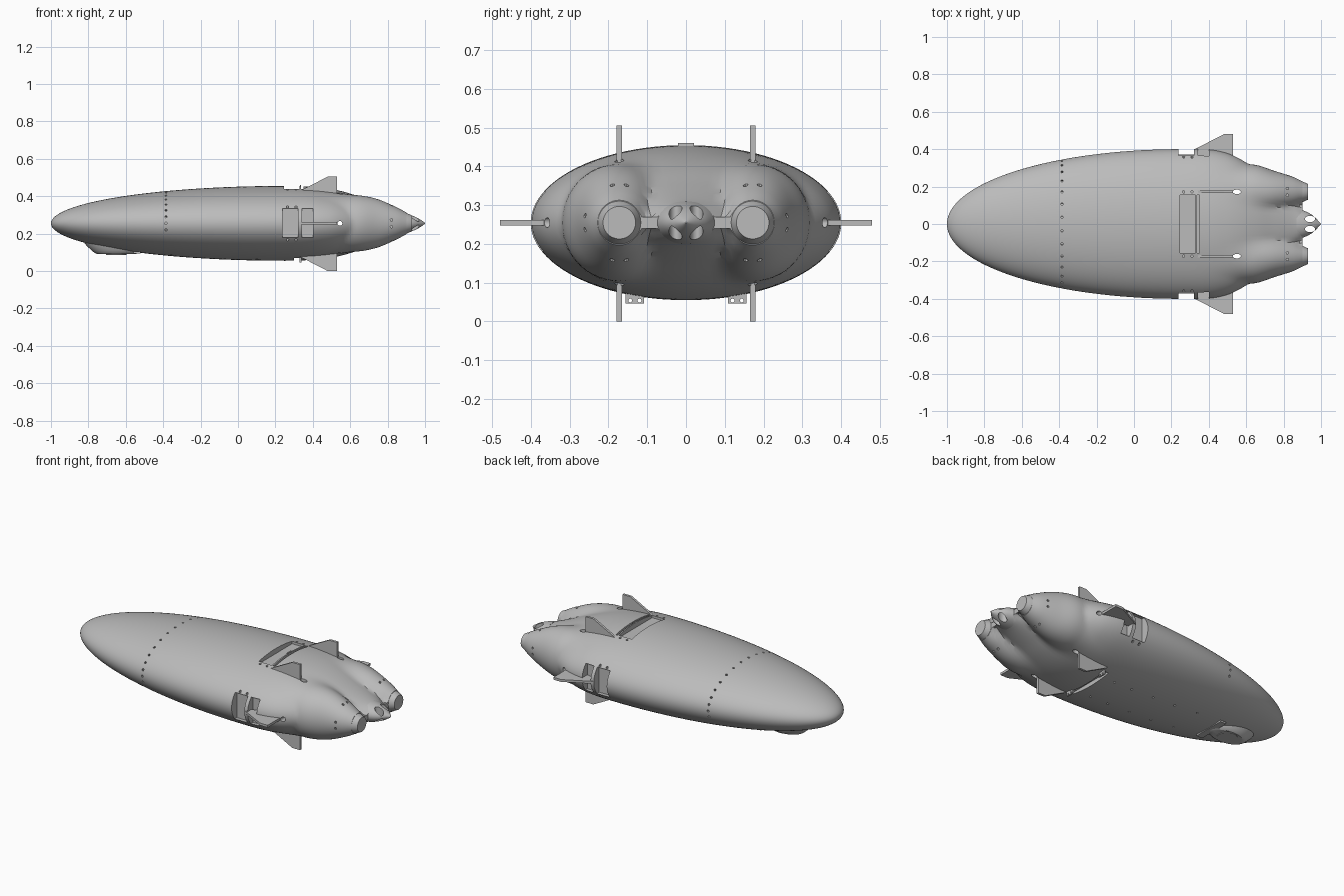
import bpy, bmesh, math
from mathutils import Vector, Matrix

if "Cube" in bpy.data.objects:
    bpy.data.objects.remove(bpy.data.objects["Cube"], do_unlink=True)

MID = 0.255      # height of the hull axis
LOBE = 0.172     # sideways offset of the two tail lobes
SEG = 96

grey = bpy.data.materials.new("hull_grey")
grey.use_nodes = True
grey.diffuse_color = (0.5, 0.5, 0.5, 1)
grey.node_tree.nodes["Principled BSDF"].inputs["Base Color"].default_value = (0.5, 0.5, 0.5, 1)


def finish(bm, name):
    bmesh.ops.recalc_face_normals(bm, faces=bm.faces)
    mesh = bpy.data.meshes.new(name)
    bm.to_mesh(mesh)
    bm.free()
    mesh.materials.append(grey)
    ob = bpy.data.objects.new(name, mesh)
    bpy.context.collection.objects.link(ob)
    return ob


def select(ob):
    bpy.ops.object.select_all(action='DESELECT')
    ob.select_set(True)
    bpy.context.view_layer.objects.active = ob


def smooth(ob, angle=32):
    select(ob)
    bpy.ops.object.shade_smooth_by_angle(angle=math.radians(angle))


def loft(name, rings):
    """Skin closed rings of points, capping both ends."""
    bm = bmesh.new()
    loops = [[bm.verts.new(p) for p in ring] for ring in rings]
    for a, b in zip(loops, loops[1:]):
        n = len(a)
        for i in range(n):
            bm.faces.new((a[i], a[(i + 1) % n], b[(i + 1) % n], b[i]))
    bm.faces.new(loops[0])
    bm.faces.new(loops[-1])
    return finish(bm, name)


def oval(x, y, ry, rz, n=48):
    return [(x, y + ry * math.cos(t), MID + rz * math.sin(t))
            for t in (math.tau * i / n for i in range(n))]


def add_box(bm, lo, hi):
    lo, hi = Vector(lo), Vector(hi)
    bmesh.ops.create_cube(bm, size=1, matrix=Matrix.Translation((lo + hi) / 2)
                          @ Matrix.Diagonal((*(hi - lo), 1)))


def add_rod(bm, at, direction, radius, depth, stretch=1, n=16):
    turn = Vector(direction).to_track_quat('Z', 'Y').to_matrix().to_4x4()
    bmesh.ops.create_cone(bm, cap_ends=True, segments=n, radius1=radius, radius2=radius, depth=depth,
                          matrix=Matrix.Translation(at) @ Matrix.Diagonal((stretch, 1, 1, 1)) @ turn)


def cut(ob, bm):
    tool = finish(bm, "cutter")
    tool.hide_render = True
    mod = ob.modifiers.new("cut", 'BOOLEAN')
    mod.operation, mod.solver, mod.object = 'DIFFERENCE', 'EXACT', tool
    select(ob)
    bpy.ops.object.modifier_apply(modifier=mod.name)
    bpy.data.objects.remove(tool, do_unlink=True)


# Tail stations: x, body half width and height, lobe half width and height
TAIL = [(0.25, .4, .2, .16, .14), (0.4, .398, .195, .16, .145), (0.5, .378, .183, .155, .15),
        (0.58, .34, .165, .15, .152), (0.66, .285, .138, .142, .148), (0.75, .21, .1, .112, .128),
        (0.85, .125, .06, .08, .085), (0.9, .075, .045, .056, .058)]


def tail_at(x):
    i = max(k for k in range(len(TAIL) - 1) if TAIL[k][0] <= x)
    p, q = TAIL[i], TAIL[i + 1]
    before, after = TAIL[max(i - 1, 0)], TAIL[min(i + 2, len(TAIL) - 1)]
    d = q[0] - p[0]
    t = (x - p[0]) / d
    out = []
    for c in range(1, 5):
        m0 = (q[c] - before[c]) / (q[0] - before[0]) * d if i else 0
        m1 = (after[c] - p[c]) / (after[0] - p[0]) * d
        out.append((2*t**3 - 3*t*t + 1) * p[c] + (t**3 - 2*t*t + t) * m0
                   + (3*t*t - 2*t**3) * q[c] + (t**3 - t*t) * m1)
    return out


def dome(u, r, h):
    return h * math.sqrt(max(0, 1 - (u / r) ** 2))


def tail_ring(x):
    w, h, lw, lh = tail_at(x)
    wide = max(w, LOBE + lw)
    ring = []
    for i in range(SEG):
        t = math.tau * i / SEG
        y = wide * math.cos(t)
        a, b = dome(y, w, h), dome(abs(y) - LOBE, lw, lh)
        k = 0.2 * max(a, b) + 1e-6
        z = max(a, b) + max(k - abs(a - b), 0) ** 2 / (4 * k)
        if abs(y) < LOBE:
            z = max(z, 0.015)
        if i % (SEG // 2) == 0:
            z = 0
        ring.append((x, y, MID + (z if i < SEG // 2 else -z)))
    return ring


# Hull: half ellipsoid nose running into a twin-lobed tail
rings = []
for i in range(1, 45):
    f = math.pi / 2 * i / 45
    rings.append(oval(0.25 - 1.25 * math.cos(f), 0, 0.4 * math.sin(f), 0.2 * math.sin(f), SEG))
rings += [tail_ring(0.25 + 0.65 * i / 44) for i in range(44)] + [tail_ring(0.8999)]
hull = loft("hull", rings)

# Hatch recesses on top, sides and belly
bm = bmesh.new()
add_box(bm, (.245, -.155, .425), (.33, .155, .6))
add_box(bm, (.338, -.155, .425), (.35, .155, .6))
add_box(bm, (.3, -.145, -.1), (.33, .145, .08))
for s in (-1, 1):
    for x0, x1 in ((.238, .322), (.343, .4)):
        add_box(bm, (x0, min(s * .35, s * .6), .18), (x1, max(s * .35, s * .6), .335))
cut(hull, bm)

# Fin shaft openings right through the hull
bm = bmesh.new()
for s in (-1, 1):
    add_rod(bm, (.55, s * LOBE, MID), (0, 0, 1), .012, 1, 1.8)
cut(hull, bm)
bm = bmesh.new()
add_rod(bm, (.545, 0, MID), (0, 1, 0), .013, 1)
cut(hull, bm)

# Small bolt holes: ring around the nose joint, hatch corners, tail and belly
bm = bmesh.new()


def hole(at, direction):
    add_rod(bm, at, direction, .0065, .03, n=8)


for i in range(18):
    t = math.radians(-12 + 12 * i)
    hole((-.385, .345 * math.cos(t), MID + .172 * math.sin(t)), (0, math.cos(t) / 2, math.sin(t)))
for s in (-1, 1):
    for x in (.265, .31):
        hole((x, s * .172, MID + .181), (0, 0, 1))
        for v in (-1, 1):
            hole((x, s * .36, MID + v * .088), (0, 1, 0))
    for d in (-.018, .018):
        hole((.82, s * .262, MID + d), (0, 1, 0))
        for v in (-1, 1):
            hole((.82, s * (LOBE + d), MID + v * .098), (0, 0, 1))
    for x in (-.36, -.2, -.05, .1, .22):
        hole((x, s * .1, MID - dome(x - .25, 1.25, .2) * .968), (0, 0, 1))
cut(hull, bm)
smooth(hull)

# Exhaust stubs at the ends of the lobes
for s, side in ((1, "left"), (-1, "right")):
    stub = loft(side + "_exhaust", [oval(x, s * LOBE, r, r) for x, r in
                                    ((.885, .06), (.9, .0555), (.915, .049), (.93, .042))])
    smooth(stub)

# Tail cone with petal openings
cone = loft("tail_cone", [oval(x, 0, a, b) for x, a, b in
                          ((.87, .085, .055), (.9, .074, .05), (.93, .062, .042), (.95, .05, .034),
                           (.97, .033, .023), (.99, .012, .01), (1, .002, .002))])
bm = bmesh.new()
for s in (-1, 1):
    add_rod(bm, (.941, s * .027, MID), (0, 0, 1), .017, 1, 1.6, 24)
cut(cone, bm)
smooth(cone)

# Swept fins: two above, two below, one on each side
FIN = [(.32, -.03), (.325, 0), (.48, .08), (.53, .08), (.53, -.05), (.4, -.05)]


def fin(name, base, out):
    base, out = Vector(base), Vector(out)
    across = out.cross(Vector((1, 0, 0))) * .007
    loft(name, [[Vector((x, 0, 0)) + base + out * h + across * k for x, h in FIN] for k in (-1, 1)])


for s, side in ((1, "left"), (-1, "right")):
    fin(side + "_side_fin", (0, s * .4, MID), (0, s, 0))
    fin(side + "_top_fin", (0, s * LOBE, .425), (0, 0, 1))
    fin(side + "_belly_fin", (0, s * LOBE, .08), (0, 0, -1))
    # Belly bracket with an eye hole
    bm = bmesh.new()
    add_box(bm, (.33, s * .132 - .024, .046), (.34, s * .132 + .024, .1))
    bracket = finish(bm, side + "_belly_bracket")
    bm = bmesh.new()
    for d in (-.012, .012):
        add_rod(bm, (.335, s * .132 + d, .054), (1, 0, 0), .005, .1)
    cut(bracket, bm)

# Ridge bars framing the hatches
bm = bmesh.new()
add_box(bm, (.331, -.02, .44), (.337, .02, .46))
finish(bm, "top_hatch_catch")

# Chin pod: flat-bottomed oval fairing with a lens disc and cross vane
pod = loft("chin_pod", [[(-.65 + .15 * k * math.cos(t) - lean, .085 * k * math.sin(t), z)
                         for t in (math.tau * i / 48 for i in range(48))]
                        for z, k, lean in ((.16, 1.05, .02), (.135, 1, .01), (.11, .88, 0),
                                           (.097, .78, 0), (.09, .68, 0))])
smooth(pod)
bm = bmesh.new()
add_rod(bm, (-.65, 0, .091), (0, 0, 1), .055, .008, n=32)
finish(bm, "chin_lens")
bm = bmesh.new()
add_box(bm, (-.56, -.1, .094), (-.52, .1, .104))
finish(bm, "chin_vane")
